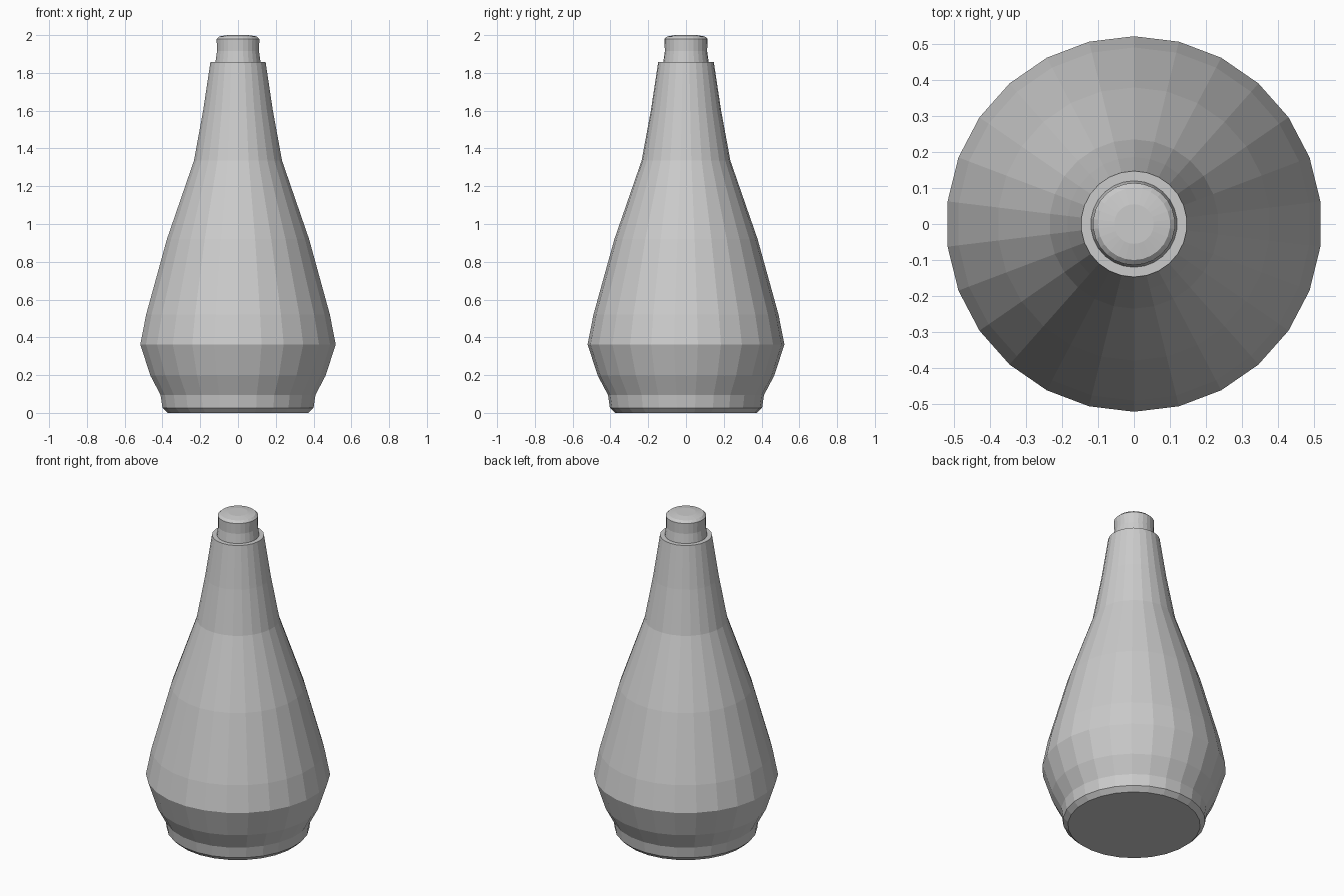
import bpy, bmesh, math

if "Cube" in bpy.data.objects:
    bpy.data.objects.remove(bpy.data.objects["Cube"])

SIDES = 26


def lathe(name, profile):
    """Revolve (radius, z) rings into a flat-faced closed solid."""
    bm = bmesh.new()
    rings = []
    for r, z in profile:
        ring = []
        for i in range(SIDES):
            a = math.pi / 2 + 2 * math.pi * i / SIDES
            ring.append(bm.verts.new((r * math.cos(a), r * math.sin(a), z)))
        rings.append(ring)
    for low, high in zip(rings, rings[1:]):
        for i in range(SIDES):
            j = (i + 1) % SIDES
            bm.faces.new((low[i], low[j], high[j], high[i]))
    bm.faces.new(rings[0][::-1])
    bm.faces.new(rings[-1])
    mesh = bpy.data.meshes.new(name)
    bm.to_mesh(mesh)
    bm.free()
    obj = bpy.data.objects.new(name, mesh)
    bpy.context.collection.objects.link(obj)
    return obj


# Bottle: chamfered foot, belly, tapering shoulder, flat collar,
# slightly waisted neck and domed top
lathe("bottle", [
    (0.375, 0.0), (0.403, 0.027), (0.413, 0.095), (0.467, 0.197),
    (0.521, 0.362), (0.49, 0.52), (0.379, 0.92), (0.235, 1.335),
    (0.186, 1.6), (0.147, 1.858),
    (0.120, 1.858), (0.112, 1.915), (0.114, 1.98),
    (0.100, 1.993), (0.055, 2.0),
])
